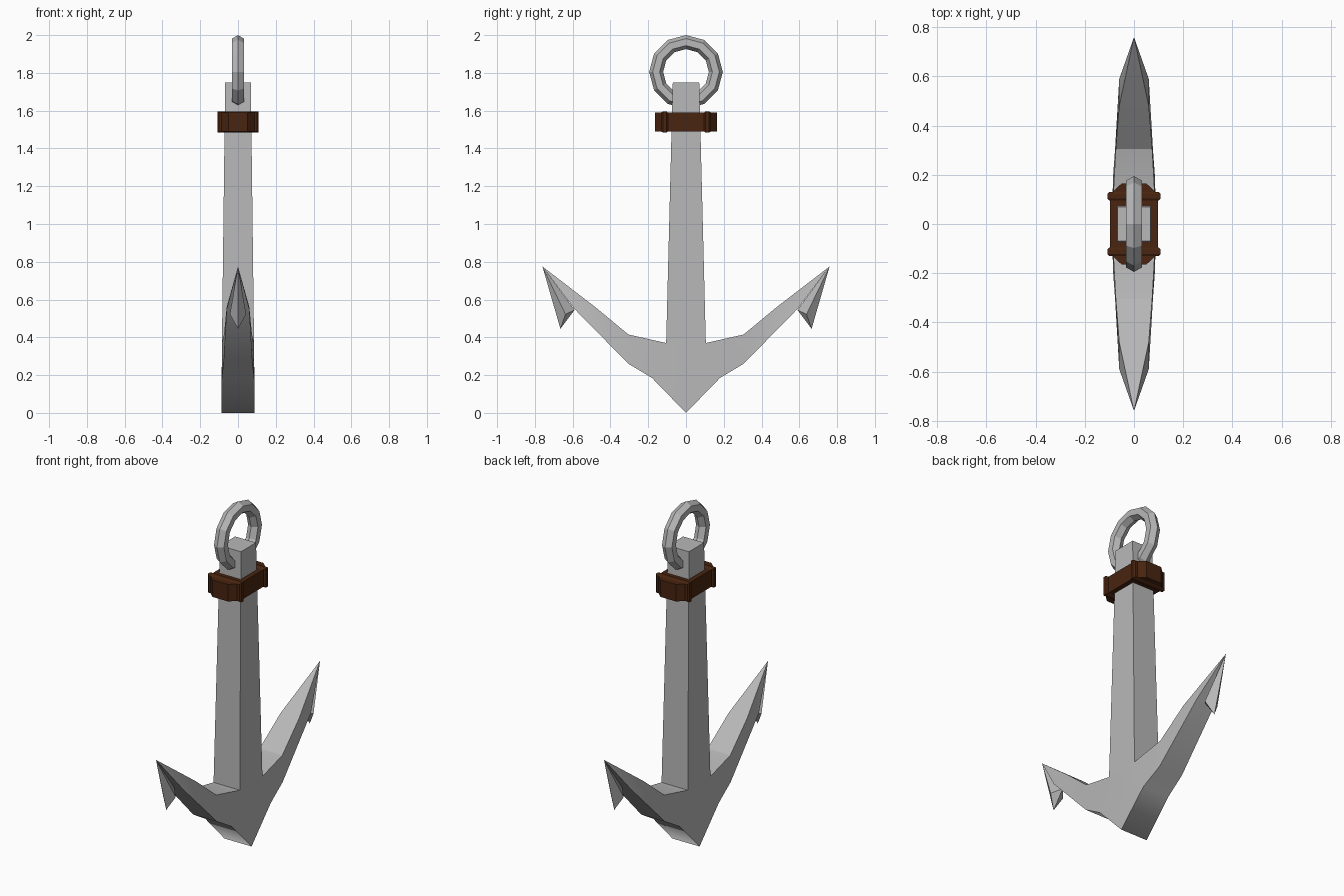
import bpy, bmesh
from math import radians

if "Cube" in bpy.data.objects:
    bpy.data.objects.remove(bpy.data.objects["Cube"])


def material(name, color):
    m = bpy.data.materials.new(name)
    m.use_nodes = True
    m.diffuse_color = color
    m.node_tree.nodes["Principled BSDF"].inputs["Base Color"].default_value = color
    return m


iron = material("grey iron", (0.48, 0.48, 0.48, 1))
leather = material("dark brown binding", (0.065, 0.018, 0.005, 1))


def finish(bm, name, mat, mirror=False):
    bmesh.ops.recalc_face_normals(bm, faces=bm.faces)
    mesh = bpy.data.meshes.new(name)
    bm.to_mesh(mesh)
    bm.free()
    mesh.materials.append(mat)
    ob = bpy.data.objects.new(name, mesh)
    bpy.context.collection.objects.link(ob)
    if mirror:
        mod = ob.modifiers.new("Mirror", "MIRROR")
        mod.use_axis = (False, True, False)
    return ob


def hull(name, points, mat, mirror=False):
    """Convex solid around the points, with flat areas kept as single faces."""
    bm = bmesh.new()
    for p in points:
        bm.verts.new(p)
    bmesh.ops.convex_hull(bm, input=bm.verts)
    bmesh.ops.dissolve_limit(bm, angle_limit=radians(1), verts=bm.verts, edges=bm.edges)
    return finish(bm, name, mat, mirror)


SIDES = (-1, 1)

# Tapered square shank
hull("shank", [(sx * x, sy * y, z) for x, y, z in ((0.085, 0.105, 0.37), (0.068, 0.07, 1.75))
               for sx in SIDES for sy in SIDES], iron)

# Arms: lofted sections (lower y, z, half width), (upper y, z, half width)
tip = (0, 0.76, 0.775)
sections = [
    ((0, 0, 0.088), (0, 0.37, 0.085)),
    ((0.18, 0.185, 0.086), (0.105, 0.37, 0.085)),
    ((0.305, 0.26, 0.077), (0.305, 0.415, 0.074)),
    ((0.59, 0.55, 0.06), (0.48, 0.56, 0.06)),
]
bm = bmesh.new()
rings = []
for (y0, z0, x0), (y1, z1, x1) in sections:
    rings.append([bm.verts.new(p) for p in
                  ((-x0, y0, z0), (x0, y0, z0), (x1, y1, z1), (-x1, y1, z1))])
for a, b in zip(rings, rings[1:]):
    for i in range(4):
        j = (i + 1) % 4
        bm.faces.new((a[i], a[j], b[j], b[i]))
point = bm.verts.new(tip)
for i in range(4):
    bm.faces.new((rings[-1][i], rings[-1][(i + 1) % 4], point))
arms = finish(bm, "arms", iron, mirror=True)

# Four-sided barbs under the arm tips
hull("barbs", [tip, (0, 0.665, 0.445), (0, 0.59, 0.545),
               (-0.043, 0.638, 0.522), (0.043, 0.638, 0.522)], iron, mirror=True)

# Binding around the shank, with chamfered ends
hull("binding", [(sx * x, sy * y, z) for x, y in ((0.098, 0.12), (0.05, 0.165))
                 for z in (1.49, 1.59) for sx in SIDES for sy in SIDES], leather)

# Raised straps across the binding, with bevelled edges
hull("binding_straps", [(sx * x, y, 1.54 + sz * h) for x, y, h in
                        ((0.1, 0.095, 0.05), (0.108, 0.104, 0.056),
                         (0.108, 0.122, 0.056), (0.1, 0.131, 0.05))
                        for sx in SIDES for sz in SIDES], leather, mirror=True)

# Ring through the head of the shank
bpy.ops.mesh.primitive_torus_add(major_segments=12, minor_segments=6, major_radius=0.158,
                                 minor_radius=0.037, location=(0, 0, 1.805),
                                 rotation=(0, radians(90), 0))
ring = bpy.context.object
ring.name = "ring"
ring.data.materials.append(iron)

# Soften the shallow bends of the arms
bpy.ops.object.select_all(action="DESELECT")
arms.select_set(True)
bpy.context.view_layer.objects.active = arms
bpy.ops.object.shade_smooth_by_angle(angle=radians(20))
